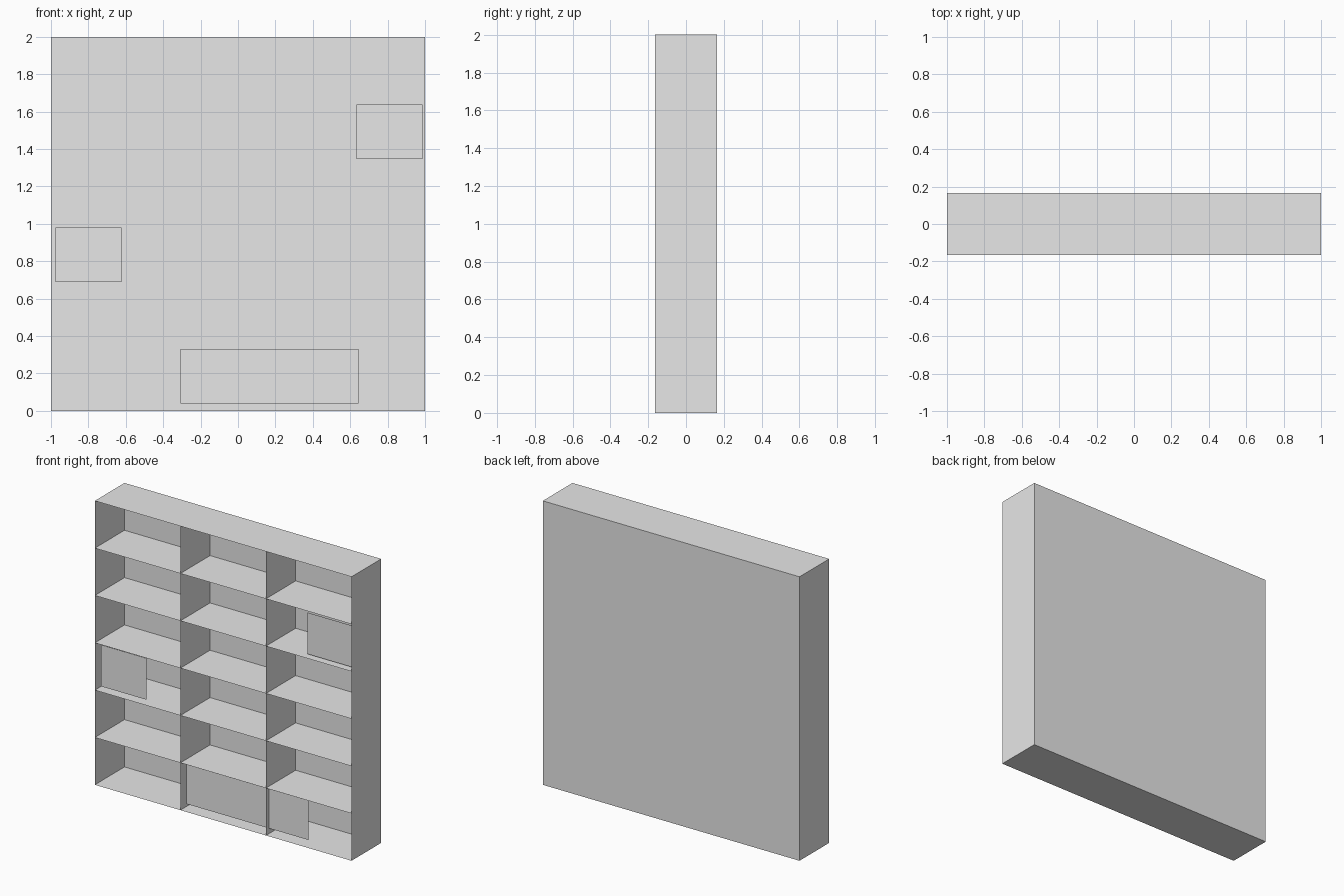
import bpy
from mathutils import Vector

cube = bpy.data.objects.get("Cube")
if cube:
    bpy.data.objects.remove(cube, do_unlink=True)

W, D, H = 2.0, 0.33, 2.0
COLUMNS, ROWS = 3, 6

grey = bpy.data.materials.new("light_grey")
grey.use_nodes = True
grey.diffuse_color = (0.8, 0.8, 0.8, 1)
grey.node_tree.nodes["Principled BSDF"].inputs["Base Color"].default_value = grey.diffuse_color


def sheet(name, corner, side_a, side_b):
    """Flat rectangular board spanned by two edges from a corner."""
    c, a, b = Vector(corner), Vector(side_a), Vector(side_b)
    mesh = bpy.data.meshes.new(name)
    mesh.from_pydata([c, c + a, c + a + b, c + b], [], [(0, 1, 2, 3)])
    mesh.materials.append(grey)
    obj = bpy.data.objects.new(name, mesh)
    bpy.context.collection.objects.link(obj)
    return obj


# Back board, facing outwards
sheet("back_board", (W / 2, D / 2, 0), (-W, 0, 0), (0, 0, H))

# Side walls and upright dividers
for i in range(COLUMNS + 1):
    name = {0: "right_wall", COLUMNS: "left_wall"}.get(i, f"divider_{i}")
    x = -W / 2 + i * W / COLUMNS
    if i == 0:
        sheet(name, (x, D / 2, 0), (0, -D, 0), (0, 0, H))
    else:
        sheet(name, (x, -D / 2, 0), (0, D, 0), (0, 0, H))

# Base, shelves and top
for j in range(ROWS + 1):
    name = {0: "base", ROWS: "top"}.get(j, f"shelf_{j}")
    z = j * H / ROWS
    if j == 0:
        sheet(name, (-W / 2, D / 2, z), (W, 0, 0), (0, -D, 0))
    else:
        sheet(name, (-W / 2, -D / 2, z), (W, 0, 0), (0, D, 0))

# Door panels set just behind the front edge
PANEL_Y, PANEL_H = -0.132, 0.292
for name, x0, x1, z0 in (
    ("upper_door", 0.634, 0.987, 1.346),
    ("middle_door", -0.977, -0.622, 0.688),
    ("lower_door", -0.308, 0.643, 0.038),
):
    sheet(name, (x0, PANEL_Y, z0), (x1 - x0, 0, 0), (0, 0, PANEL_H))
